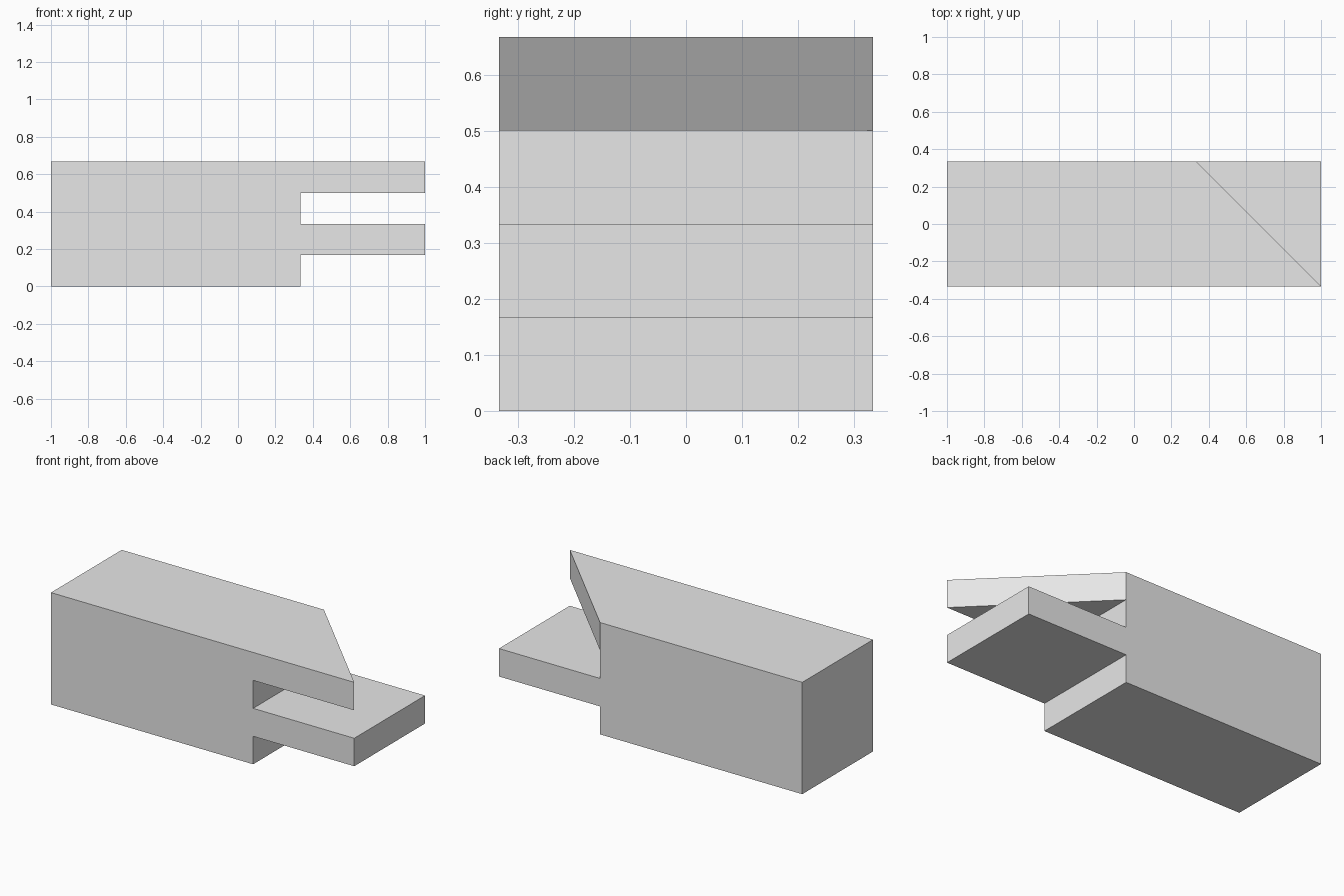
import bpy
import bmesh

cube = bpy.data.objects.get("Cube")
if cube:
    bpy.data.objects.remove(cube, do_unlink=True)

# One plain grey colour
grey = bpy.data.materials.new("light_grey")
grey.use_nodes = True
colour = (0.8, 0.8, 0.8, 1)
grey.diffuse_color = colour
grey.node_tree.nodes["Principled BSDF"].inputs["Base Color"].default_value = colour

# Block proportions: everything sits on a unit grid of one sixth
U = 1 / 6
end, step, half = 6 * U, 2 * U, 2 * U
top = 4 * U

# Side outline: solid body with a lower tongue and an upper tongue
outline = [(-end, 0), (step, 0), (step, U), (end, U), (end, 2 * U),
           (step, 2 * U), (step, 3 * U), (end, 3 * U), (end, top), (-end, top)]

bm = bmesh.new()
front = bm.faces.new([bm.verts.new((x, -half, z)) for x, z in outline])
extruded = bmesh.ops.extrude_face_region(bm, geom=[front])["geom"]
back_verts = [v for v in extruded if isinstance(v, bmesh.types.BMVert)]
bmesh.ops.translate(bm, verts=back_verts, vec=(0, 2 * half, 0))

# Mitre the upper tongue by pulling its back corner in to the body
for v in back_verts:
    if v.co.x > end - U and v.co.z > 2.5 * U:
        v.co.x = step
bmesh.ops.remove_doubles(bm, verts=bm.verts, dist=0.0001)
bmesh.ops.recalc_face_normals(bm, faces=bm.faces)

mesh = bpy.data.meshes.new("joint_block")
bm.to_mesh(mesh)
bm.free()
mesh.materials.append(grey)
block = bpy.data.objects.new("joint_block", mesh)
bpy.context.collection.objects.link(block)
